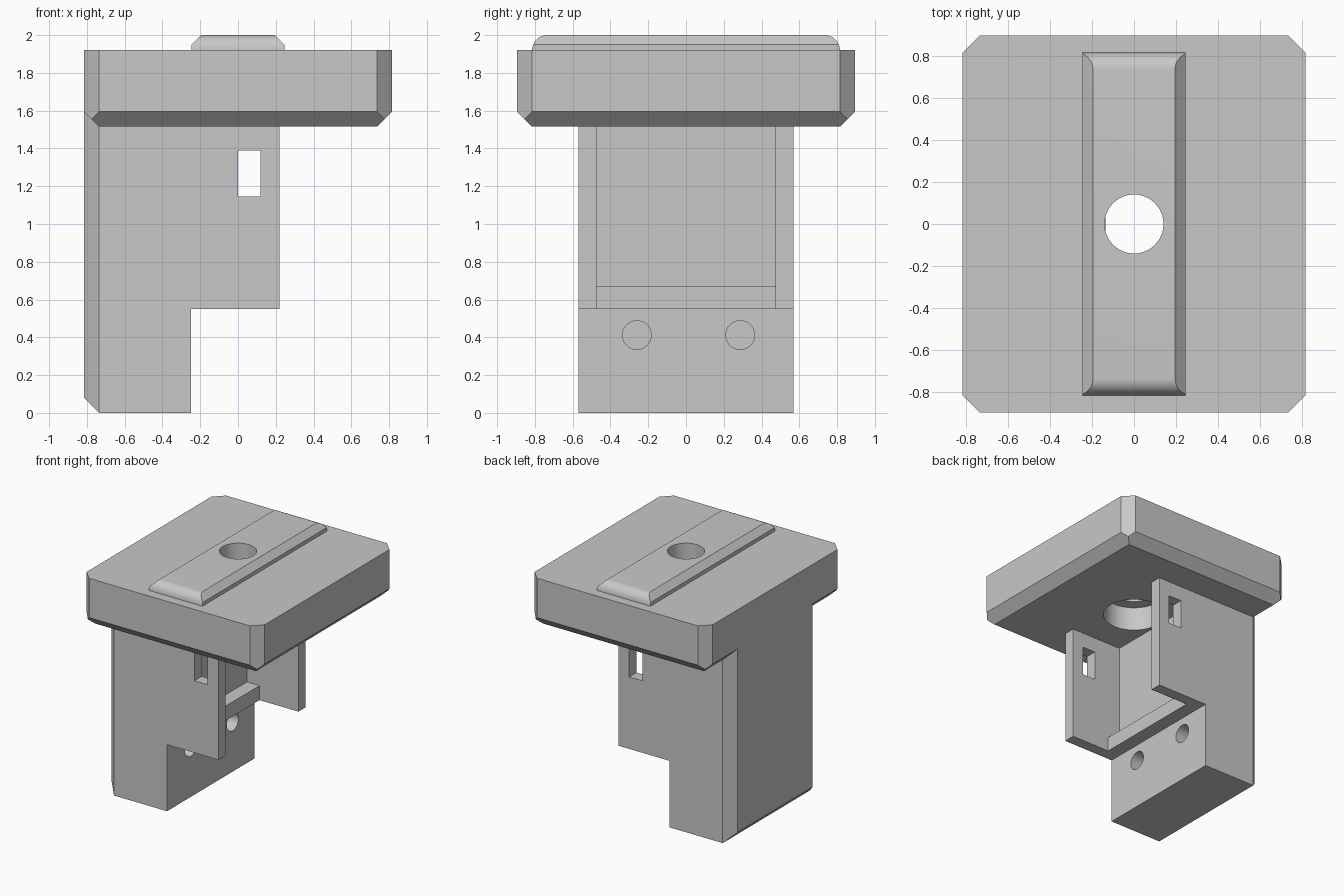
import bpy, bmesh, math
from mathutils import Vector, Matrix

cube = bpy.data.objects.get("Cube")
if cube:
    bpy.data.objects.remove(cube, do_unlink=True)

grey = bpy.data.materials.new("light_grey")
grey.use_nodes = True
grey.diffuse_color = (0.58, 0.58, 0.58, 1)
grey.node_tree.nodes["Principled BSDF"].inputs["Base Color"].default_value = (0.58, 0.58, 0.58, 1)

C = 0.08                       # common chamfer
HX, HY = 0.815, 0.895          # plate half sizes
BY, WALL = 0.57, 0.095         # body half width, cheek thickness


def finish(name, bm):
    bmesh.ops.recalc_face_normals(bm, faces=bm.faces)
    me = bpy.data.meshes.new(name)
    bm.to_mesh(me)
    bm.free()
    me.materials.append(grey)
    ob = bpy.data.objects.new(name, me)
    bpy.context.collection.objects.link(ob)
    return ob


def prism(points, axis, lo, hi):
    """Extrude a profile along y (points are x, z) or x (points are y, z)."""
    bm = bmesh.new()
    place = (lambda a, b: (a, lo, b)) if axis == "y" else (lambda a, b: (lo, a, b))
    face = bm.faces.new([bm.verts.new(place(a, b)) for a, b in points])
    ext = bmesh.ops.extrude_face_region(bm, geom=[face])
    move = Vector((0, hi - lo, 0)) if axis == "y" else Vector((hi - lo, 0, 0))
    bmesh.ops.translate(bm, vec=move,
                        verts=[v for v in ext["geom"] if isinstance(v, bmesh.types.BMVert)])
    return bm


def box(x0, x1, y0, y1, z0, z1):
    return prism([(x0, z0), (x1, z0), (x1, z1), (x0, z1)], "y", y0, y1)


def slice_off(bm, point, normal):
    """Remove everything beyond a plane and cap the cut."""
    bmesh.ops.bisect_plane(bm, geom=bm.verts[:] + bm.edges[:] + bm.faces[:], dist=1e-5,
                           plane_co=point, plane_no=normal, clear_outer=True)
    bmesh.ops.holes_fill(bm, edges=[e for e in bm.edges if e.is_boundary], sides=0)


def cylinder(name, radius, centre, depth, along_x=False):
    bm = bmesh.new()
    rot = Matrix.Rotation(math.pi / 2, 4, "Y") if along_x else Matrix()
    bmesh.ops.create_cone(bm, cap_ends=True, segments=64, radius1=radius, radius2=radius,
                          depth=depth, matrix=Matrix.Translation(centre) @ rot)
    return finish(name, bm)


def combine(target, other, operation):
    mod = target.modifiers.new(operation.lower(), "BOOLEAN")
    mod.operation, mod.solver, mod.object = operation, "EXACT", other
    bpy.context.view_layer.objects.active = target
    bpy.ops.object.modifier_apply(modifier=mod.name)
    bpy.data.objects.remove(other, do_unlink=True)


# Plate with chamfered corners and lower edges
bm = box(-HX, HX, -HY, HY, 1.515, 1.92)
for sx in (-1, 1):
    for sy in (-1, 1):
        slice_off(bm, (sx * HX, sy * (HY - C), 0), (sx, sy, 0))
for s in (-1, 1):
    slice_off(bm, (s * HX, 0, 1.515 + C), (s, 0, -1))
    slice_off(bm, (0, s * HY, 1.515 + C), (0, s, -1))
mount = finish("mounting_bracket", bm)

# Stepped body with chamfered back edges
bm = prism([(-HX, C), (-HX + C, 0), (-0.25, 0), (-0.25, 0.55), (0.22, 0.55),
            (0.22, 1.55), (-0.25, 1.55), (-0.25, 1.7), (-HX, 1.7)], "y", -BY, BY)
for s in (-1, 1):
    slice_off(bm, (-HX, s * (BY - C), 0), (-1, s, 0))
body = finish("body", bm)

# Pocket between the cheeks, leaving a low lip at its floor
inner = BY - WALL
pocket = prism([(-0.25, 0.67), (-0.135, 0.67), (-0.135, 0.4), (0.5, 0.4),
                (0.5, 1.6), (-0.25, 1.6)], "y", -inner, inner)
combine(body, finish("pocket_cutter", pocket), "DIFFERENCE")

# Windows through both cheeks, blind screw holes in the lower step
combine(body, finish("window_cutter", box(0, 0.12, -1, 1, 1.145, 1.39)), "DIFFERENCE")
for y in (-0.26, 0.287):
    combine(body, cylinder("screw_cutter", 0.076, (-0.35, y, 0.412), 0.6, True), "DIFFERENCE")
combine(mount, body, "UNION")

# Top rail: chamfered sides, rounded ends
rail = finish("rail", prism([(-0.245, 1.9), (0.245, 1.9), (0.245, 1.95), (0.195, 2),
                             (-0.195, 2), (-0.245, 1.95)], "y", -1, 1))
arc = [(0.735 + C * math.cos(a), 1.92 + C * math.sin(a))
       for a in (math.pi / 2 * i / 12 for i in range(13))]
ends = [(-0.815, 1.85), (0.815, 1.85)] + arc + [(-y, z) for y, z in reversed(arc)]
combine(rail, finish("rail_ends", prism(ends, "x", -0.5, 0.5)), "INTERSECT")
combine(mount, rail, "UNION")

# Centre bore and wider counterbore from below
combine(mount, cylinder("bore_cutter", 0.14, (0, 0, 1.75), 0.8), "DIFFERENCE")
combine(mount, cylinder("counterbore_cutter", 0.238, (0, 0, 1.565), 0.3), "DIFFERENCE")

# Tidy flat faces and shade
bm = bmesh.new()
bm.from_mesh(mount.data)
bmesh.ops.remove_doubles(bm, verts=bm.verts, dist=1e-5)
bmesh.ops.dissolve_limit(bm, angle_limit=0.01, verts=bm.verts, edges=bm.edges)
bm.to_mesh(mount.data)
bm.free()
bpy.ops.object.select_all(action="DESELECT")
mount.select_set(True)
bpy.context.view_layer.objects.active = mount
bpy.ops.object.shade_smooth_by_angle(angle=math.radians(30))
